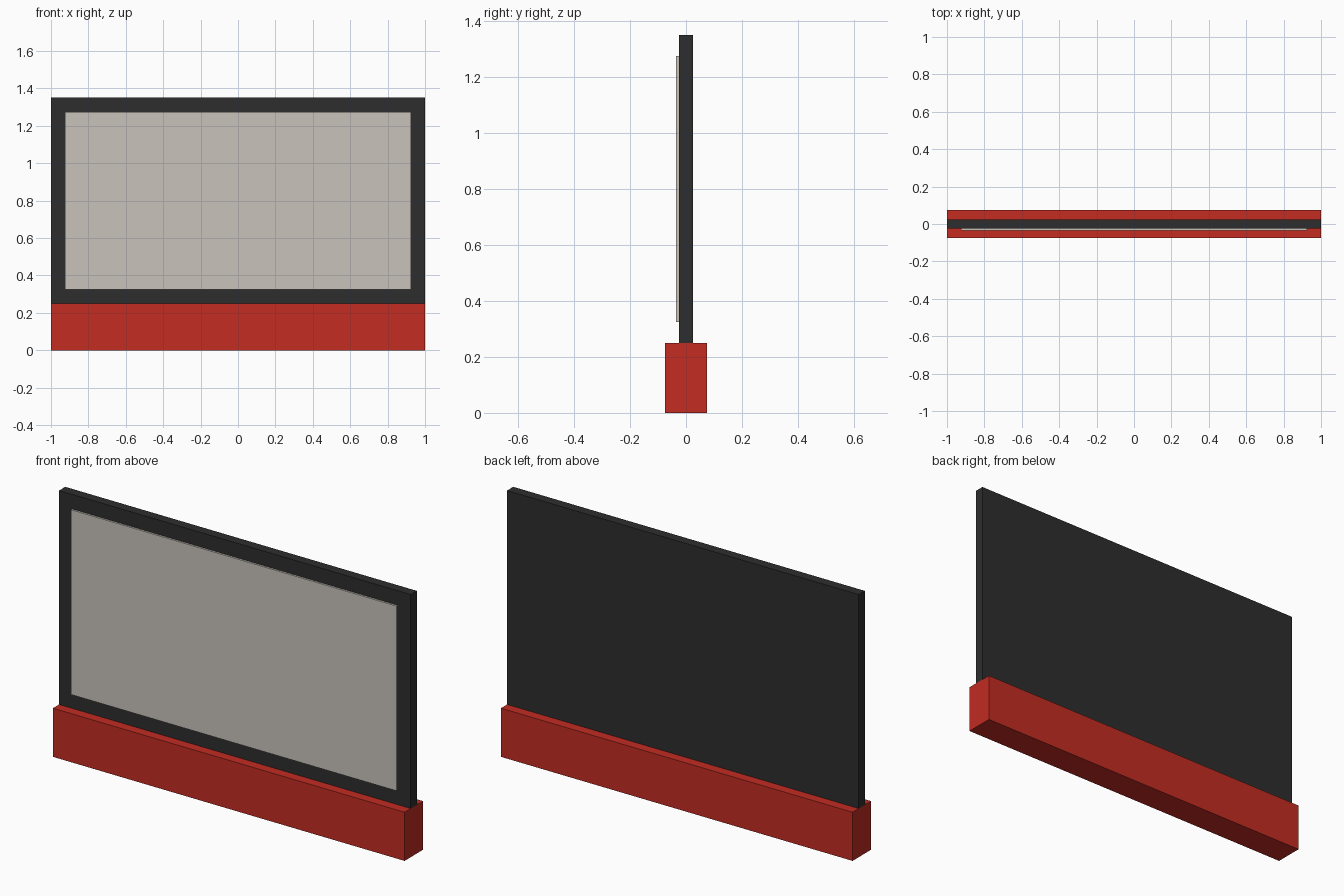
import bpy
import bmesh
from mathutils import Vector

cube = bpy.data.objects.get("Cube")
if cube:
    bpy.data.objects.remove(cube, do_unlink=True)


def material(name, rgb):
    mat = bpy.data.materials.new(name)
    mat.use_nodes = True
    color = (*rgb, 1.0)
    mat.diffuse_color = color
    mat.node_tree.nodes["Principled BSDF"].inputs["Base Color"].default_value = color
    return mat


def box(name, low, high, mat):
    """Flat-shaded box spanning two opposite corners."""
    low, high = Vector(low), Vector(high)
    bm = bmesh.new()
    bmesh.ops.create_cube(bm, size=1)
    bmesh.ops.scale(bm, vec=high - low, verts=bm.verts)
    mesh = bpy.data.meshes.new(name)
    bm.to_mesh(mesh)
    bm.free()
    mesh.materials.append(mat)
    obj = bpy.data.objects.new(name, mesh)
    obj.location = (low + high) / 2
    bpy.context.collection.objects.link(obj)
    return obj


red = material("base red", (0.54, 0.025, 0.016))
charcoal = material("frame charcoal", (0.027, 0.027, 0.028))
grey = material("panel warm grey", (0.58, 0.55, 0.50))

# Heavy plinth, upright board and the raised display panel on its front
base_top, board_top, border = 0.25, 1.35, 0.075
box("base", (-1, -0.075, 0), (1, 0.075, base_top), red)
box("board", (-1, -0.025, base_top), (1, 0.025, board_top), charcoal)
box("display_panel", (-1 + border, -0.035, base_top + border),
    (1 - border, -0.025, board_top - border), grey)
